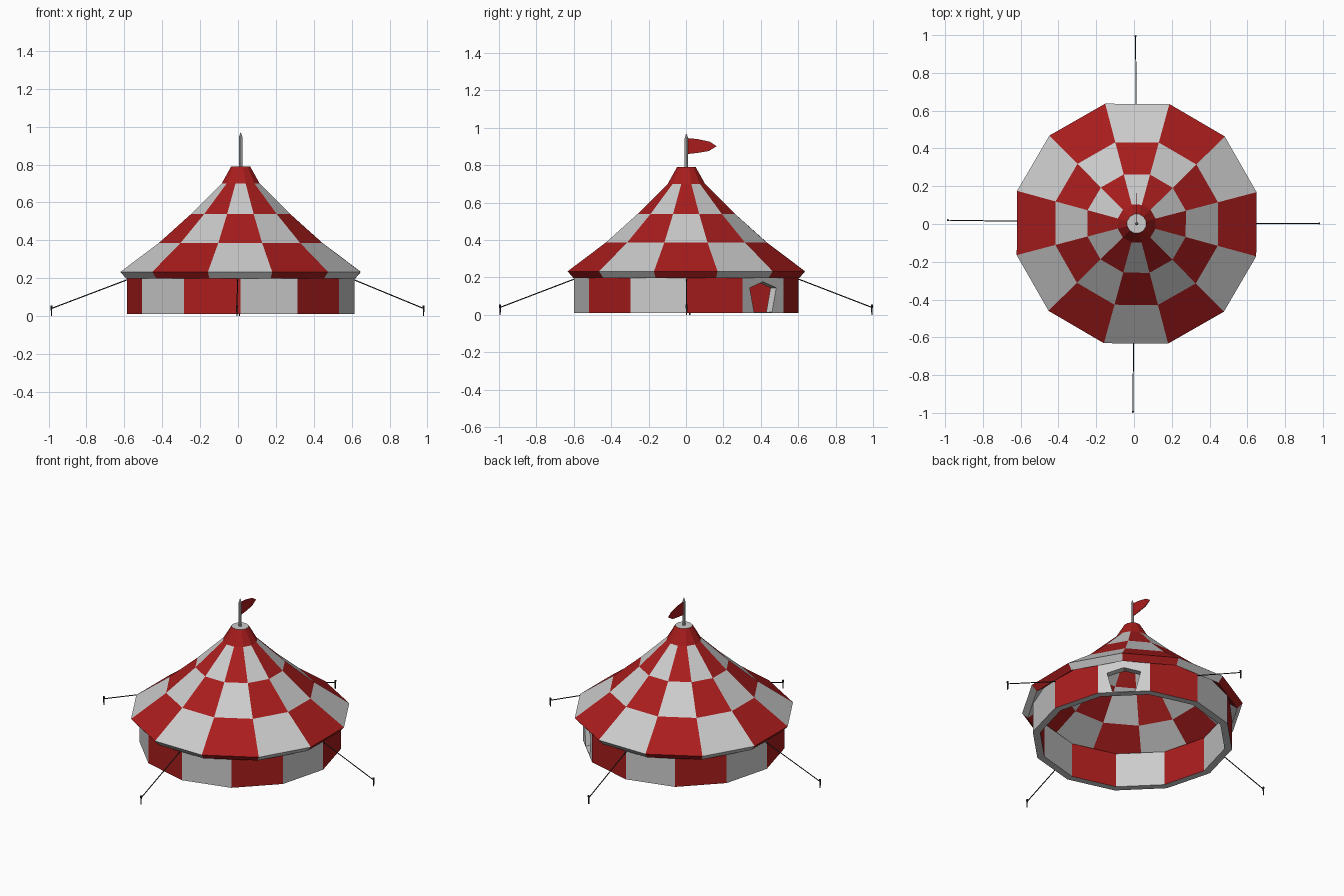
import bpy, bmesh, math
from mathutils import Vector, Matrix

if "Cube" in bpy.data.objects:
    bpy.data.objects.remove(bpy.data.objects["Cube"])

CX, CY = 0.014, 0.002     # tent centre relative to the peg square
N = 12


def material(name, c):
    m = bpy.data.materials.new(name)
    m.diffuse_color = (*c, 1)
    m.use_nodes = True
    m.node_tree.nodes["Principled BSDF"].inputs["Base Color"].default_value = m.diffuse_color
    return m


WHITE = material("white_canvas", (0.8, 0.8, 0.8))
RED = material("red_canvas", (0.4, 0.012, 0.012))
BLACK = material("dark_rope", (0.03, 0.03, 0.03))


def finish(name, bm, mats, loc=(0, 0, 0)):
    bmesh.ops.recalc_face_normals(bm, faces=bm.faces)
    me = bpy.data.meshes.new(name)
    bm.to_mesh(me)
    bm.free()
    for m in mats:
        me.materials.append(m)
    ob = bpy.data.objects.new(name, me)
    ob.location = loc
    bpy.context.collection.objects.link(ob)
    return ob


def lathe(name, profile, start, colour, closed, mats=(WHITE, RED), n=N, loc=(CX, CY, 0)):
    """Turn a (radius, z) profile into n flat sides; colour(j, k) picks the slot."""
    bm = bmesh.new()
    rings = []
    for r, z in profile:
        rings.append([bm.verts.new((r * math.cos(a), r * math.sin(a), z))
                      for a in (math.radians(start + 360 / n * k) for k in range(n))])
    for j in range(len(rings) if closed else len(rings) - 1):
        a, b = rings[j], rings[(j + 1) % len(rings)]
        for k in range(n):
            q = (k + 1) % n
            bm.faces.new((a[k], b[k], b[q], a[q])).material_index = colour(j, k)
    if not closed:
        bm.faces.new(rings[0])
        bm.faces.new(rings[-1])
    return finish(name, bm, mats, loc)


def rod(name, p, q, r1, r2, mat=None, n=6):
    p, q = Vector(p), Vector(q)
    d = q - p
    bm = bmesh.new()
    rot = d.to_track_quat('Z', 'Y').to_matrix().to_4x4()
    bmesh.ops.create_cone(bm, cap_ends=True, segments=n, radius1=r1, radius2=r2,
                          depth=d.length, matrix=Matrix.Translation((p + q) / 2) @ rot)
    return finish(name, bm, [mat] if mat else [])


# checkered roof: outer skin, rim, then inner skin
ap = 1 / math.cos(math.pi / N)
roof = [(0.05, 0.79), (0.10, 0.70), (0.26, 0.54), (0.43, 0.387), (0.634, 0.233),
        (0.603, 0.197), (0.40, 0.35), (0.235, 0.507), (0.075, 0.67), (0.03, 0.755)]


def roof_colour(j, k):
    row = j if j <= 3 else 3 if j == 4 else 8 - j
    return 1 if row == 0 else (k + row) % 2


lathe("roof", [(r * ap, z) for r, z in roof], -15.3, roof_colour, False)

# striped wall ring
wall = lathe("wall", [(0.60, 0.01), (0.60, 0.235), (0.555, 0.235), (0.555, 0.01)], 0,
             lambda j, k: 1 - k % 2 if j in (0, 2) else 0, True)

# five-sided doorway cut through the back right wall panel
t = Vector((-math.sin(math.pi / 4), math.cos(math.pi / 4), 0))
out = Vector((math.cos(math.pi / 4), math.sin(math.pi / 4), 0))
door = [(0, 0.177), (0.1, 0.145), (0.068, 0.015), (-0.068, 0.015), (-0.1, 0.145)]
bm = bmesh.new()
loops = [[bm.verts.new(out * d + t * u + Vector((0, 0, z))) for u, z in door] for d in (0.45, 0.7)]
for lp in loops:
    bm.faces.new(lp)
for i in range(5):
    j = (i + 1) % 5
    bm.faces.new((loops[0][i], loops[0][j], loops[1][j], loops[1][i]))
cutter = finish("door_cutter", bm, [WHITE], (CX, CY, 0))
cutter.hide_render = True
mod = wall.modifiers.new("doorway", 'BOOLEAN')
mod.operation = 'DIFFERENCE'
mod.solver = 'EXACT'
mod.object = cutter
bpy.context.view_layer.objects.active = wall
bpy.ops.object.modifier_apply(modifier="doorway")
bpy.data.objects.remove(cutter)

# flagpole with pointed tip
lathe("flagpole", [(0.009, 0.78), (0.009, 0.945), (0.002, 0.968)], 0, lambda j, k: 0, False, n=8)

# pennant
bm = bmesh.new()
pennant = [(0.005, 0.945), (0.06, 0.94), (0.125, 0.926), (0.162, 0.902), (0.12, 0.876), (0.06, 0.866), (0.005, 0.86)]
face = bm.faces.new([bm.verts.new((-0.002, y, z)) for y, z in pennant])
ext = bmesh.ops.extrude_face_region(bm, geom=[face], use_keep_orig=True)
bmesh.ops.translate(bm, vec=(0.004, 0, 0), verts=[v for v in ext["geom"] if isinstance(v, bmesh.types.BMVert)])
finish("flag", bm, [RED], (CX, CY, 0))

# guy ropes and pegs on four sides
for side, (px, py) in {"right": (0.98, 0.003), "back": (0.008, 0.994),
                       "left": (-0.985, 0.02), "front": (-0.006, -0.994)}.items():
    d = Vector((px, py, 0)).normalized()
    top = d * 0.585 + Vector((CX * abs(d.x), CY, 0.197))
    if abs(d.y) > 0.5:
        top.x = px + 0.004
    rod("rope_" + side, top, (px, py, 0.04), 0.003, 0.003, BLACK)
    rod("peg_" + side, (px, py, 0), (px, py, 0.05), 0.003, 0.005, BLACK)
    rod("peg_head_" + side, (px, py, 0.046), (px, py, 0.055), 0.006, 0.006, BLACK)
